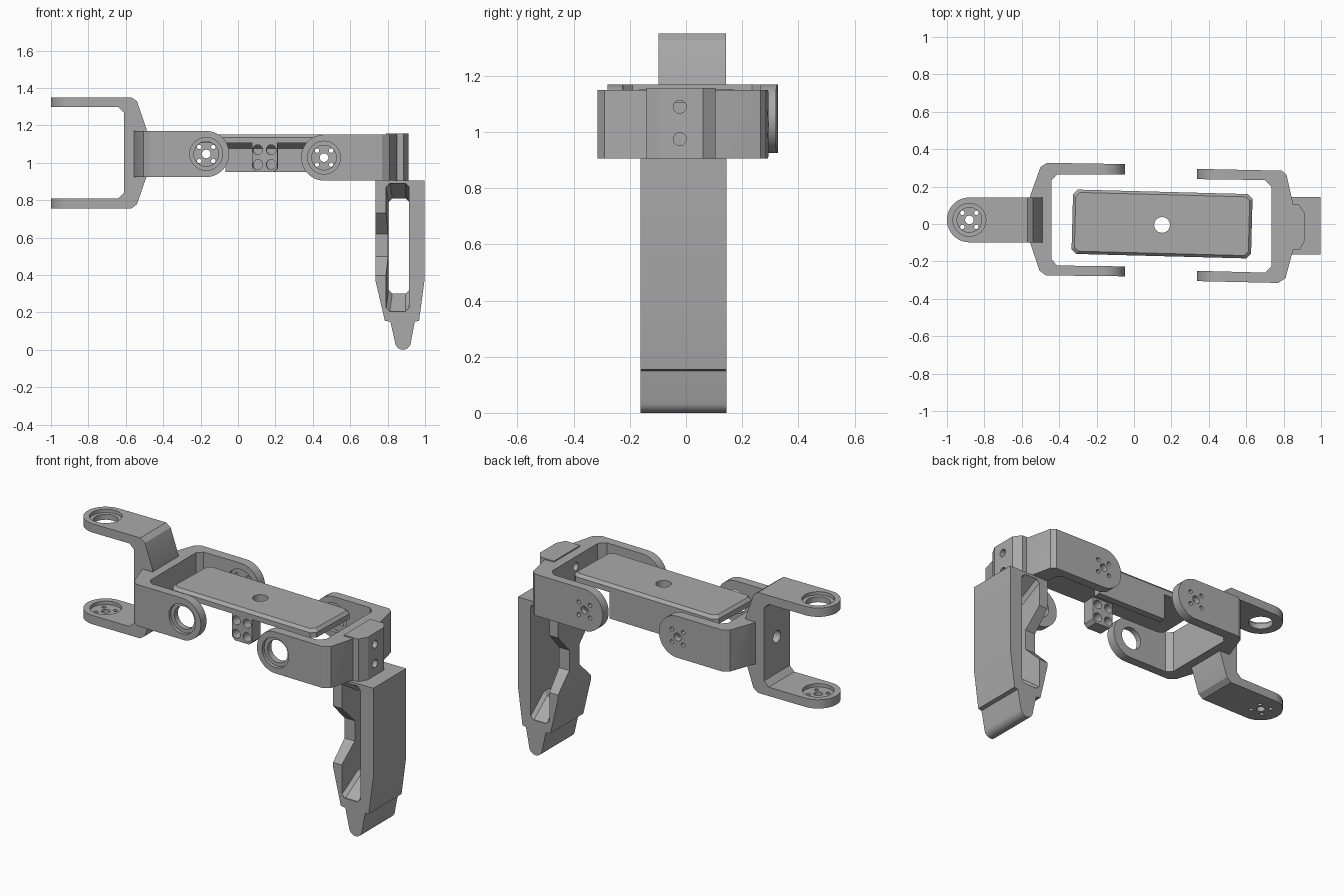
import bpy, bmesh, math
from mathutils import Matrix, Vector

cube = bpy.data.objects.get("Cube")
if cube:
    bpy.data.objects.remove(cube, do_unlink=True)

grey = bpy.data.materials.new("plain grey")
grey.use_nodes = True
colour = (0.4, 0.4, 0.4, 1)
grey.diffuse_color = colour
grey.node_tree.nodes["Principled BSDF"].inputs["Base Color"].default_value = colour


def place(axis, u, v, w):
    return {"x": (w, u, v), "y": (u, w, v), "z": (u, v, w)}[axis]


def loft(name, axis, sections):
    """Solid through outlines of equal length, each given as (points, position on axis)."""
    bm = bmesh.new()
    rings = [[bm.verts.new(place(axis, u, v, w)) for u, v in pts] for pts, w in sections]
    for a, b in zip(rings, rings[1:]):
        for i in range(len(a)):
            j = (i + 1) % len(a)
            bm.faces.new((a[i], a[j], b[j], b[i]))
    bm.faces.new(rings[0])
    bm.faces.new(rings[-1])
    bmesh.ops.recalc_face_normals(bm, faces=bm.faces)
    mesh = bpy.data.meshes.new(name)
    bm.to_mesh(mesh)
    bm.free()
    obj = bpy.data.objects.new(name, mesh)
    bpy.context.collection.objects.link(obj)
    mesh.materials.append(grey)
    return obj


def prism(name, axis, pts, lo, hi):
    return loft(name, axis, [(pts, lo), (pts, hi)])


def box(u0, u1, v0, v1, c):
    """Rectangle outline with chamfered corners."""
    return [(u0 + c, v0), (u1 - c, v0), (u1, v0 + c), (u1, v1 - c),
            (u1 - c, v1), (u0 + c, v1), (u0, v1 - c), (u0, v0 + c)]


def arc(cu, cv, r, start, end, n=24):
    return [(cu + r * math.cos(math.radians(start + (end - start) * i / n)),
             cv + r * math.sin(math.radians(start + (end - start) * i / n)))
            for i in range(n + 1)]


def disc(axis, u, v, r, lo, hi):
    return prism("cutter", axis, arc(u, v, r, 0, 360, 32)[:-1], lo, hi)


def combine(obj, tool, operation="DIFFERENCE"):
    mod = obj.modifiers.new("shape", "BOOLEAN")
    mod.operation = operation
    mod.solver = "EXACT"
    mod.object = tool
    bpy.context.view_layer.objects.active = obj
    bpy.ops.object.modifier_apply(modifier=mod.name)
    bpy.data.objects.remove(tool, do_unlink=True)


def bearing_arm(obj, axis, u, v, outer, inner):
    """Open bearing seat: through hole with a wider rim on the outside."""
    d = math.copysign(0.02, inner - outer)
    combine(obj, disc(axis, u, v, 0.066, outer - d, inner + d))
    combine(obj, disc(axis, u, v, 0.088, outer - d, outer + d))


def horn_arm(obj, axis, u, v, outer, inner):
    """Round recess on the inside with a centre hole and four screw holes."""
    d = math.copysign(0.02, inner - outer)
    combine(obj, disc(axis, u, v, 0.085, inner - d, inner + d))
    combine(obj, disc(axis, u, v, 0.023, outer - d, inner + d))
    for k in range(4):
        a = math.radians(45 + 90 * k)
        combine(obj, disc(axis, u + 0.053 * math.cos(a), v + 0.053 * math.sin(a),
                          0.012, outer - d, inner + d))


def finish(obj):
    bpy.ops.object.select_all(action="DESELECT")
    obj.select_set(True)
    bpy.context.view_layer.objects.active = obj
    bpy.ops.object.shade_smooth_by_angle(angle=math.radians(25))


# Hip bracket: upright fork opening to -x, rounded arm ends
mid = 1.053
half = [(-1.02, 0.297), (-0.57, 0.297), (-0.54, 0.275), (-0.49, 0.13)]
inner = [(-0.61, 0.215), (-0.64, 0.245), (-1.02, 0.245)]
fork = ([(x, mid + h) for x, h in half] + [(x, mid - h) for x, h in half[::-1]]
        + [(x, mid - h) for x, h in inner[::-1]] + [(x, mid + h) for x, h in inner])
hip = prism("hip_bracket", "y", fork, -0.1, 0.145)
rounded = arc(-0.88, 0.022, 0.12, 90, 270) + [(-0.4, -0.098), (-0.4, 0.142)]
combine(hip, prism("cutter", "z", rounded, 0.5, 1.6), "INTERSECT")
bearing_arm(hip, "z", -0.88, 0.022, 1.35, 1.298)
horn_arm(hip, "z", -0.88, 0.022, 0.756, 0.808)
# Clear the web where it would fill the upper leg bracket's opening
combine(hip, disc("x", 0.022, mid, 0.035, -0.7, -0.53))
finish(hip)

# Upper leg bracket: flat fork opening to +x
fork = [(-0.03, 0.32), (-0.465, 0.327), (-0.5, 0.305), (-0.555, 0.15), (-0.555, -0.1),
        (-0.505, -0.25), (-0.47, -0.275), (-0.03, -0.28), (-0.03, -0.227), (-0.41, -0.222),
        (-0.44, -0.19), (-0.44, 0.235), (-0.41, 0.265), (-0.03, 0.265)]
upper = prism("upper_leg_bracket", "z", fork, 0.925, 1.17)
rounded = arc(-0.17, 1.047, 0.123, -90, 90) + [(-0.7, 1.17), (-0.7, 0.924)]
combine(upper, prism("cutter", "y", rounded, -0.5, 0.5), "INTERSECT")
bearing_arm(upper, "y", -0.17, 1.047, -0.279, -0.226)
horn_arm(upper, "y", -0.17, 1.047, 0.32, 0.265)
finish(upper)

# Thigh: top plate with a bevelled rim, rear wall and front mounting tab
plate = loft("thigh_plate", "z", [
    (box(-0.33, 0.63, -0.172, 0.172, 0.025), 1.105),
    (box(-0.33, 0.63, -0.172, 0.172, 0.025), 1.135),
    (box(-0.315, 0.615, -0.157, 0.157, 0.022), 1.152)])
combine(plate, disc("z", 0.15, -0.005, 0.042, 1.0, 1.3))
wall = prism("thigh_rear_wall", "x",
             [(0.172, 0.95), (0.172, 1.11), (0.08, 1.11), (0.13, 1.075), (0.13, 0.95)],
             -0.07, 0.38)
tab = prism("thigh_front_tab", "y", box(0.08, 0.215, 0.95, 1.13, 0.02), -0.168, -0.09)
for x in (0.11, 0.182):
    for z in (0.99, 1.07):
        combine(tab, disc("y", x, z, 0.026, -0.2, -0.05))
pivot = Matrix.Translation(Vector((0.15, 0, 0)))
turn = pivot @ Matrix.Rotation(math.radians(-1.5), 4, "Z") @ pivot.inverted()
for part in (plate, wall, tab):
    part.data.transform(turn)
    finish(part)

# Knee bracket: flat fork opening to -x with a lug on its closed end
fork = [(0.32, 0.295), (0.79, 0.285), (0.815, 0.265), (0.85, 0.11), (0.85, -0.14),
        (0.81, -0.29), (0.77, -0.315), (0.32, -0.305), (0.32, -0.25), (0.7, -0.26),
        (0.735, -0.225), (0.735, 0.2), (0.7, 0.235), (0.32, 0.24)]
knee = prism("knee_bracket", "z", fork, 0.905, 1.15)
rounded = arc(0.46, 1.0275, 0.1225, 90, 270) + [(1, 0.905), (1, 1.15)]
combine(knee, prism("cutter", "y", rounded, -0.5, 0.5), "INTERSECT")
bearing_arm(knee, "y", 0.46, 1.0275, -0.307, -0.251)
horn_arm(knee, "y", 0.46, 1.0275, 0.293, 0.24)
lug = prism("knee_lug", "z", [(0.79, 0.105), (0.88, 0.105), (0.912, 0.06),
                              (0.912, -0.09), (0.885, -0.14), (0.79, -0.14)], 0.905, 1.157)
for z in (0.975, 1.09):
    for part in (knee, lug):
        combine(part, disc("x", -0.022, z, 0.023, 0.6, 1.1))
finish(knee)
finish(lug)

# Lower leg: tapered body ending in a rounded toe
outline = ([(0.735, 0.905), (0.735, 0.37), (0.785, 0.155), (0.815, 0.15)]
           + arc(0.882, 0.042, 0.042, 190, 350, 12)
           + [(0.945, 0.15), (0.968, 0.155), (0.998, 0.38), (0.998, 0.905)])
shin = prism("lower_leg", "y", outline, -0.162, 0.145)
# Window through the body, flaring toward both faces
wide = box(0.792, 0.915, 0.205, 0.89, 0.02)
tight = box(0.805, 0.915, 0.3, 0.81, 0.02)
combine(shin, loft("cutter", "y", [(wide, -0.17), (wide, -0.155), (tight, -0.03),
                                   (tight, 0.02), (wide, 0.14), (wide, 0.16)]))
# Sloped notches in the inner wall, leaving a strip in the middle
for edge, depth in ((-0.2, -0.055), (0.18, 0.04)):
    notch = [(edge, 0.36), (depth, 0.5), (depth, 0.62), (edge, 0.77)]
    combine(shin, prism("cutter", "x", notch, 0.7, 0.83))
finish(shin)
